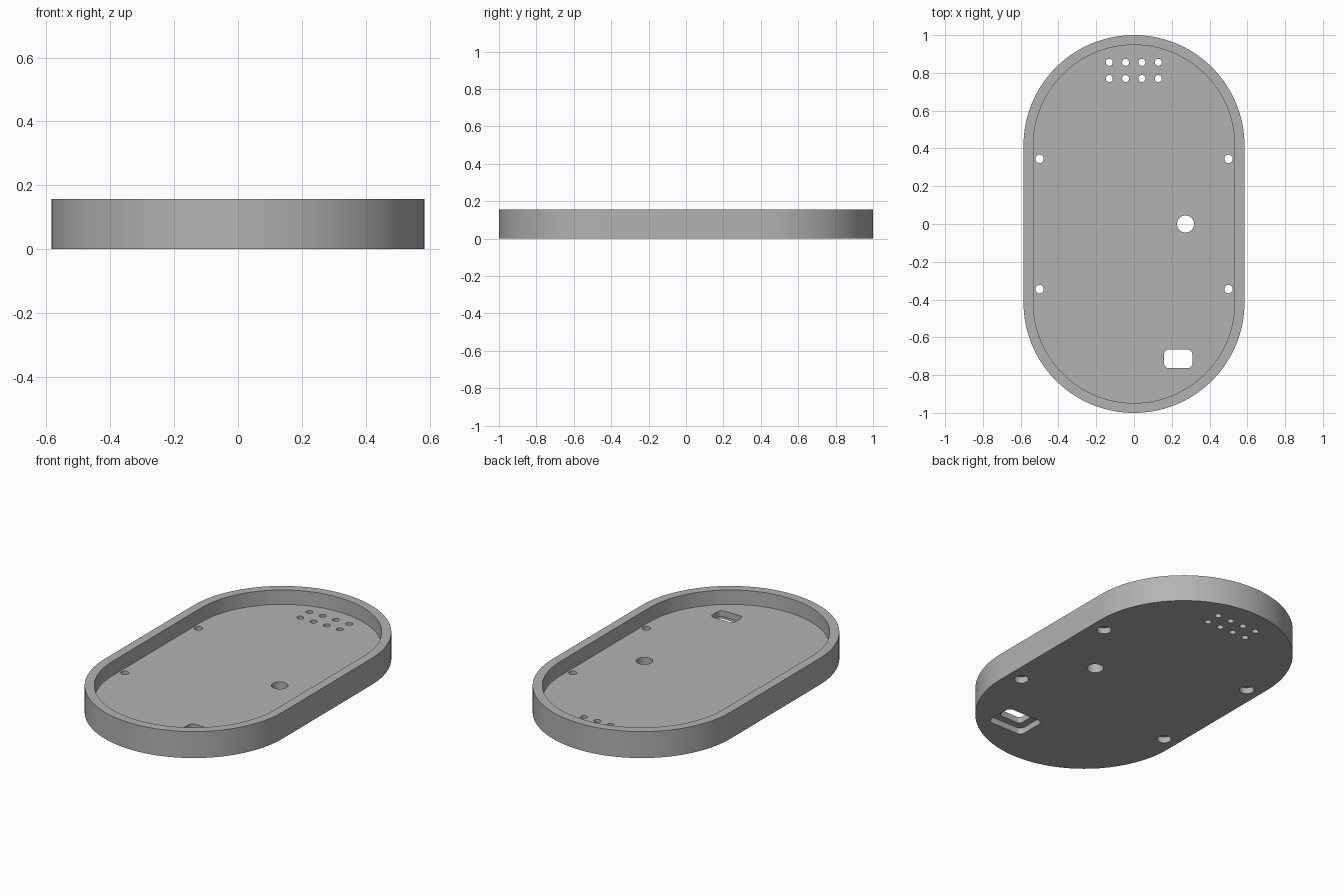
import bpy
import bmesh
from math import sin, cos, pi

cube = bpy.data.objects.get("Cube")
if cube:
    bpy.data.objects.remove(cube, do_unlink=True)

HALF_W, HALF_L, HEIGHT = 0.585, 1.0, 0.157
WALL, FLOOR, BORE = 0.052, 0.072, 0.036

grey = bpy.data.materials.new("mid_grey")
grey.use_nodes = True
colour = (0.45, 0.45, 0.45, 1)
grey.diffuse_color = colour
grey.node_tree.nodes["Principled BSDF"].inputs["Base Color"].default_value = colour


def prism(name, centre, half_x, half_y, radius, z0, z1, steps=8):
    """Extruded rounded rectangle; a full radius gives a disc or a stadium."""
    bm = bmesh.new()
    dx, dy = half_x - radius, half_y - radius
    verts = []
    for quarter, (sx, sy) in enumerate([(1, 1), (-1, 1), (-1, -1), (1, -1)]):
        for i in range(steps + 1):
            a = (quarter + i / steps) * pi / 2
            verts.append(bm.verts.new((centre[0] + sx * dx + radius * cos(a),
                                       centre[1] + sy * dy + radius * sin(a), z0)))
    face = bm.faces.new(verts)
    top = bmesh.ops.extrude_face_region(bm, geom=[face])["geom"]
    bmesh.ops.translate(bm, vec=(0, 0, z1 - z0),
                        verts=[g for g in top if isinstance(g, bmesh.types.BMVert)])
    bmesh.ops.remove_doubles(bm, verts=bm.verts, dist=1e-5)
    bmesh.ops.recalc_face_normals(bm, faces=bm.faces)
    mesh = bpy.data.meshes.new(name)
    bm.to_mesh(mesh)
    bm.free()
    mesh.materials.append(grey)
    obj = bpy.data.objects.new(name, mesh)
    bpy.context.collection.objects.link(obj)
    return obj


def hole(name, x, y, radius, z1=FLOOR + 0.03):
    return prism(name, (x, y), radius, radius, radius, -0.05, z1)


# Tray body and its cavity
tray = prism("tray", (0, 0), HALF_W, HALF_L, HALF_W, 0, HEIGHT, steps=32)
inner = HALF_W - WALL
cutters = [prism("cavity", (0, 0), inner, HALF_L - WALL, inner, FLOOR, HEIGHT + 0.1, steps=32)]

# Screw holes with counterbores underneath
for x in (-0.5, 0.5):
    for y in (-0.345, 0.345):
        cutters.append(hole("screw_hole", x, y, 0.022))
        cutters.append(hole("screw_counterbore", x, y, 0.039, BORE))

# Round opening and the two rows of small vents
cutters.append(hole("round_opening", 0.273, 0, 0.045))
for column in range(4):
    for y in (0.77, 0.856):
        cutters.append(hole("vent_hole", -0.131 + column * 0.0865, y, 0.0185))

# Rectangular port with a wider recess underneath
port = (0.234, -0.714)
cutters.append(prism("port_opening", port, 0.075, 0.049, 0.025, -0.05, FLOOR + 0.03))
cutters.append(prism("port_recess", port, 0.117, 0.09, 0.03, -0.05, BORE))

# Cut everything out of the body
bpy.ops.object.select_all(action="DESELECT")
tray.select_set(True)
bpy.context.view_layer.objects.active = tray
for cutter in cutters:
    cutter.hide_render = True
    mod = tray.modifiers.new(cutter.name, "BOOLEAN")
    mod.operation = "DIFFERENCE"
    mod.solver = "EXACT"
    mod.object = cutter
    bpy.ops.object.modifier_apply(modifier=mod.name)
    bpy.data.objects.remove(cutter, do_unlink=True)

bpy.ops.object.shade_smooth_by_angle(angle=pi / 6)
